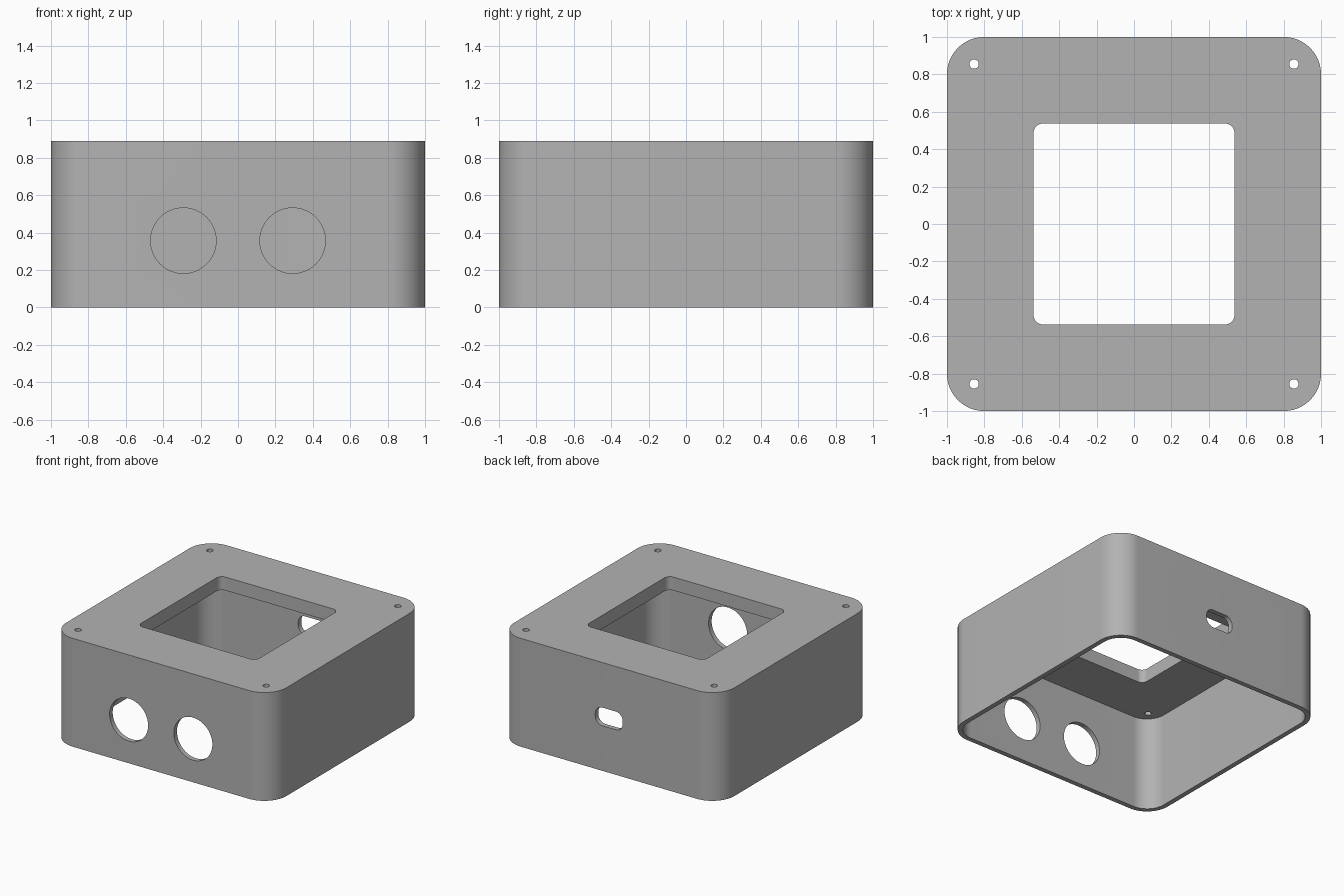
import bpy, bmesh, math
from mathutils import Matrix

cube = bpy.data.objects.get("Cube")
if cube:
    bpy.data.objects.remove(cube, do_unlink=True)

HEIGHT, WALL, LID = 0.89, 0.04, 0.11
RADIUS = 0.2


def rounded_prism(name, width, depth, radius, low, high, steps=24):
    """Rounded rectangle in XY, extruded from low to high."""
    bm = bmesh.new()
    ring = []
    for quarter, (sx, sy) in enumerate([(1, 1), (-1, 1), (-1, -1), (1, -1)]):
        cx, cy = sx * (width / 2 - radius), sy * (depth / 2 - radius)
        for i in range(steps + 1):
            a = (quarter + i / steps) * math.pi / 2
            ring.append(bm.verts.new((cx + radius * math.cos(a), cy + radius * math.sin(a), low)))
    bmesh.ops.remove_doubles(bm, verts=ring, dist=1e-5)
    base = bm.faces.new(sorted(bm.verts, key=lambda v: math.atan2(v.co.y, v.co.x)))
    top = bmesh.ops.extrude_face_region(bm, geom=[base])["geom"]
    bmesh.ops.translate(bm, vec=(0, 0, high - low),
                        verts=[g for g in top if isinstance(g, bmesh.types.BMVert)])
    bmesh.ops.recalc_face_normals(bm, faces=bm.faces)
    mesh = bpy.data.meshes.new(name)
    bm.to_mesh(mesh)
    bm.free()
    obj = bpy.data.objects.new(name, mesh)
    bpy.context.collection.objects.link(obj)
    return obj


def cut(body, cutter):
    cutter.hide_render = True
    mod = body.modifiers.new(cutter.name, "BOOLEAN")
    mod.operation, mod.solver, mod.object = "DIFFERENCE", "EXACT", cutter
    bpy.context.view_layer.objects.active = body
    bpy.ops.object.modifier_apply(modifier=mod.name)
    bpy.data.objects.remove(cutter, do_unlink=True)


def place(obj, x, y, z, upright=False):
    turn = Matrix.Rotation(math.pi / 2, 4, "X") if upright else Matrix.Identity(4)
    obj.data.transform(Matrix.Translation((x, y, z)) @ turn)
    return obj


# Box body, hollow and open at the bottom
body = rounded_prism("enclosure_body", 2, 2, RADIUS, 0, HEIGHT)
inner = 2 - 2 * WALL
cut(body, rounded_prism("cavity", inner, inner, RADIUS - WALL, -0.1, HEIGHT - LID))

# Square window in the lid
cut(body, rounded_prism("lid_window", 1.074, 1.074, 0.05, 0.5, 1.1, 10))

# Screw holes in the lid corners
for x in (-0.855, 0.855):
    for y in (-0.855, 0.855):
        cut(body, place(rounded_prism("screw_hole", 0.05, 0.05, 0.025, 0.5, 1.1, 6), x, y, 0))

# Two round openings in the front wall
for x in (-0.292, 0.292):
    cut(body, place(rounded_prism("front_opening", 0.35, 0.35, 0.175, -0.1, 0.1, 16), x, -1, 0.357, True))

# Rounded slot in the back wall
cut(body, place(rounded_prism("back_slot", 0.25, 0.15, 0.065, -0.1, 0.1, 10), 0, 1, 0.445, True))

# Single grey plastic
grey = bpy.data.materials.new("grey_plastic")
grey.use_nodes = True
colour = (0.45, 0.45, 0.45, 1)
grey.diffuse_color = colour
grey.node_tree.nodes["Principled BSDF"].inputs["Base Color"].default_value = colour
body.data.materials.clear()
body.data.materials.append(grey)
for face in body.data.polygons:
    face.material_index = 0

bpy.ops.object.select_all(action="DESELECT")
body.select_set(True)
bpy.context.view_layer.objects.active = body
bpy.ops.object.shade_smooth_by_angle(angle=math.radians(30))
